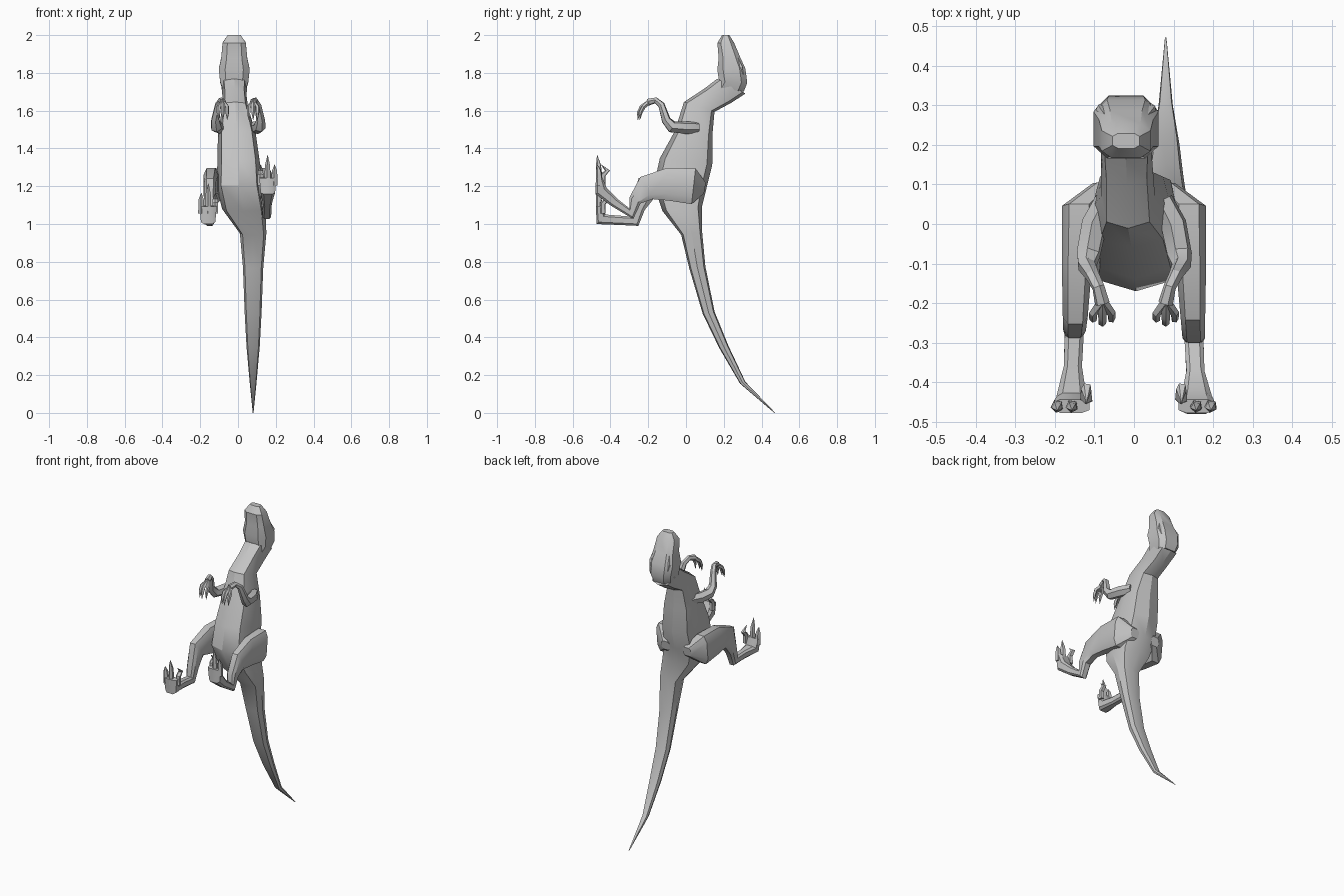
import bpy, bmesh, math
from mathutils import Vector

if "Cube" in bpy.data.objects:
    bpy.data.objects.remove(bpy.data.objects["Cube"])

GREY = (0.55, 0.55, 0.55, 1)
grey = bpy.data.materials.new("plain grey")
grey.use_nodes = True
grey.diffuse_color = GREY
grey.node_tree.nodes["Principled BSDF"].inputs["Base Color"].default_value = GREY


def skin(name, rings):
    """Join closed rings of points into one capped, faceted skin."""
    bm = bmesh.new()
    loops = [[bm.verts.new(point) for point in ring] for ring in rings]
    count = len(loops[0])
    for lower, upper in zip(loops, loops[1:]):
        for i in range(count):
            j = (i + 1) % count
            bm.faces.new((lower[i], lower[j], upper[j], upper[i]))
    bm.faces.new(loops[0])
    bm.faces.new(loops[-1])
    bmesh.ops.recalc_face_normals(bm, faces=bm.faces)
    mesh = bpy.data.meshes.new(name)
    bm.to_mesh(mesh)
    bm.free()
    mesh.materials.append(grey)
    mesh.polygons.foreach_set("use_smooth", [True] * len(mesh.polygons))
    mesh.set_sharp_from_angle(angle=math.radians(30))
    part = bpy.data.objects.new(name, mesh)
    bpy.context.collection.objects.link(part)


def directions(points):
    """Mitred direction of a path at each of its points."""
    steps = [(b - a).normalized() for a, b in zip(points, points[1:])]
    return [(a + b).normalized() for a, b in zip(steps[:1] + steps, steps + steps[-1:])]


def loft(name, rows, boxy=1.0, turn=0.0, level=0.0):
    """Skin over rows of centre, half depth and half width.
    Sections are square to the path, or pulled towards level."""
    rings = []
    angles = [math.tau * (i + turn) / 8 for i in range(8)]
    for (centre, depth, width), along in zip(rows, directions([row[0] for row in rows])):
        back = Vector((0, along.z, -along.y)).normalized() + Vector((0, level, 0))
        back.normalize()
        ring = []
        for angle in angles:
            c, s = math.cos(angle), math.sin(angle)
            side = math.copysign(abs(s) ** boxy, s) * width
            out = math.copysign(abs(c) ** boxy, c) * depth
            ring.append(centre + Vector((side, 0, 0)) + back * out)
        rings.append(ring)
    skin(name, rings)


def tube(name, path, radii, sides=5):
    """Tapered tube along a path."""
    points = [Vector(point) for point in path]
    tangents = directions(points)
    side = tangents[0].orthogonal().normalized()
    previous = tangents[0]
    rings = []
    for point, along, radius in zip(points, tangents, radii):
        side = previous.rotation_difference(along) @ side
        up = along.cross(side)
        previous = along
        turns = [math.tau * k / sides for k in range(sides)]
        rings.append([point + radius * (math.cos(a) * side + math.sin(a) * up) for a in turns])
    skin(name, rings)


def ramp(value, start, end):
    return min(max((value - start) / (end - start), 0), 1)


def spine(y, z):
    """Point on the spine, which sways sideways towards the tail."""
    sway = 0.08 - 0.075 * ramp(z, 0.95, 1.15) - 0.025 * ramp(z, 1.3, 1.7)
    return Vector((sway, y, z))


def spine_rows(rows):
    return [(spine(y, z), depth, depth * ratio) for y, z, depth, ratio in rows]


# Tail, trunk and neck: each row is y, z, half depth, width ratio
loft("body", spine_rows((
    (0.47, 0, 0.002, 1), (0.3, 0.16, 0.015, 1.2), (0.2, 0.35, 0.025, 1.4),
    (0.12, 0.53, 0.032, 1.4), (0.06, 0.77, 0.043, 1.25), (0.03, 0.95, 0.056, 1.25),
    (-0.02, 1.08, 0.105, 1.1), (-0.03, 1.2, 0.14, 0.85), (0, 1.33, 0.14, 0.8),
    (0.04, 1.48, 0.1, 1), (0.07, 1.62, 0.085, 0.8),
    (0.17, 1.68, 0.08, 0.8), (0.24, 1.73, 0.085, 0.8))), boxy=0.65, level=1)

# Head with the snout pointing up
loft("head", spine_rows((
    (0.23, 1.71, 0.08, 0.8), (0.25, 1.75, 0.078, 1), (0.24, 1.82, 0.078, 1.1),
    (0.23, 1.88, 0.06, 1.2), (0.21, 1.96, 0.046, 1.4), (0.21, 2, 0.02, 1.8))),
    boxy=0.6, turn=0.5, level=3)

# Each side: ankle position and how far the foot is lifted
for label, s, ankle_y, ankle_z, lift in (("left", 1, -0.29, 1.055, 0.12),
                                         ("right", -1, -0.27, 1.015, 0.01)):
    heel = ankle_z + lift

    # Leg from inside the hip to the ball of the foot
    leg = []
    for y, z, depth, width in (
            (0.1, 1.19, 0.03, 0.03), (0.04, 1.2, 0.1, 0.045), (-0.1, 1.21, 0.09, 0.04),
            (-0.21, 1.19, 0.07, 0.033), (ankle_y + 0.02, ankle_z + 0.07, 0.035, 0.03),
            (ankle_y, ankle_z, 0.032, 0.025),
            (ankle_y - 0.09, ankle_z + lift / 2, 0.026, 0.024),
            (-0.45, heel, 0.036, 0.04), (-0.46, heel + 0.07, 0.018, 0.048)):
        x = 0.14 - 0.04 * y - 0.06 * ramp(y, 0.04, 0.1)
        leg.append((Vector((s * x, y, z)), depth, width))
    loft(label + "_leg", leg, boxy=0.6, turn=0.5)

    # Toes with claws, the inner one hooked clear of the rest
    ball = heel + 0.06
    for k, toe in enumerate(("inner", "middle", "outer")):
        x = s * (0.12 + 0.037 * k)
        length = 0.13 if toe == "middle" else 0.08
        y, hook = (-0.44, 0.025) if toe == "inner" else (-0.46, -0.003)
        tube(f"{label}_{toe}_toe",
             [(x, y, ball - 0.03), (x, y, ball + length * 0.3),
              (x, y + hook, ball + length * 0.6), (x, y - 0.01, ball + length)],
             (0.017, 0.016, 0.014, 0.001))

    # Arm bent up from the elbow
    arm = ((0.07, 0.06, 1.51), (0.1, 0, 1.51), (0.115, -0.075, 1.515), (0.12, -0.105, 1.55),
           (0.105, -0.13, 1.63), (0.09, -0.16, 1.655), (0.08, -0.2, 1.645))
    tube(label + "_arm", [(s * x, y, z) for x, y, z in arm],
         (0.03, 0.034, 0.032, 0.024, 0.018, 0.016, 0.019), sides=6)

    # Hooked fingers fan out from the wrist
    for finger, spread in (("inner", -1), ("middle", 0), ("outer", 1)):
        x = s * (0.08 + 0.023 * spread)
        reach = -0.24 if spread else -0.25
        tube(f"{label}_{finger}_finger",
             [(s * 0.08, -0.195, 1.645), (x, reach + 0.015, 1.62),
              (x, reach, 1.59), (x, reach - 0.005, 1.55)],
             (0.014, 0.011, 0.01, 0.001))

    # Brow ridge over the eye
    tube(label + "_brow",
         [spine(y, z) + Vector((s * out, 0, 0)) for y, z, out in (
             (0.3, 1.79, 0.06), (0.29, 1.83, 0.065), (0.27, 1.89, 0.05))],
         (0.006, 0.012, 0.002))
